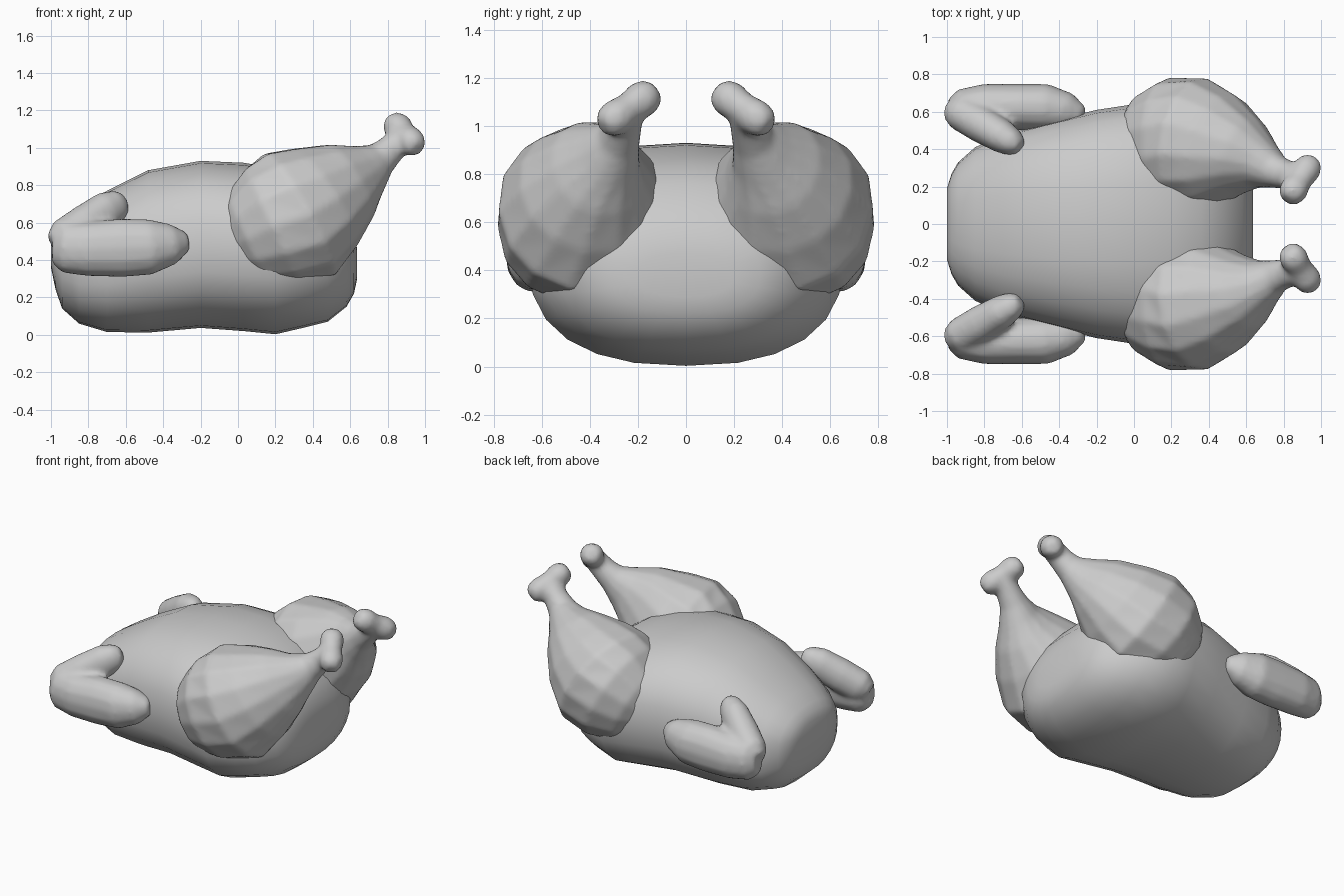
import bpy, bmesh, math
from mathutils import Vector

if "Cube" in bpy.data.objects:
    bpy.data.objects.remove(bpy.data.objects["Cube"])


def spow(v, p):
    return math.copysign(abs(v) ** p, v)


def angles(n):
    return [2 * math.pi * i / n for i in range(n)]


def skin(bm, rings):
    """Skin a list of equal-length point rings and cap both ends."""
    loops = [[bm.verts.new(p) for p in r] for r in rings]
    n = len(loops[0])
    for a, b in zip(loops, loops[1:]):
        for i in range(n):
            j = (i + 1) % n
            bm.faces.new((a[i], a[j], b[j], b[i]))
    bm.faces.new(loops[0][::-1])
    bm.faces.new(loops[-1])


def finish(name, bm):
    bmesh.ops.recalc_face_normals(bm, faces=bm.faces[:])
    me = bpy.data.meshes.new(name)
    bm.to_mesh(me)
    bm.free()
    ob = bpy.data.objects.new(name, me)
    bpy.context.collection.objects.link(ob)
    for o in bpy.context.selected_objects:
        o.select_set(False)
    ob.select_set(True)
    bpy.context.view_layer.objects.active = ob
    bpy.ops.object.shade_smooth_by_angle(angle=math.radians(65))
    return ob


def limb_rings(stations, sides=14, power=.94):
    """Rings along a path: stations are (x, y, z, side radius, up radius)."""
    pts = [Vector(s[:3]) for s in stations]
    rings = []
    for k, s in enumerate(stations):
        t = (pts[min(k + 1, len(pts) - 1)] - pts[max(k - 1, 0)]).normalized()
        side = t.cross(Vector((0, 0, 1))).normalized()
        up = side.cross(t)
        rings.append([pts[k] + side * s[3] * spow(math.cos(a), power)
                      + up * s[4] * spow(math.sin(a), power) for a in angles(sides)])
    return rings


def limb(name, *paths):
    """Fuse several lofted paths into one soft limb, mirrored across y."""
    bm = bmesh.new()
    for p in paths:
        skin(bm, limb_rings(p))
    ob = finish(name, bm)
    r = ob.modifiers.new("fuse", 'REMESH')
    r.mode = 'VOXEL'
    r.voxel_size = .018
    r.use_smooth_shade = True
    s = ob.modifiers.new("soften", 'SMOOTH')
    s.factor, s.iterations = .5, 5
    ob.modifiers.new("mirror", 'MIRROR').use_axis = (False, True, False)


# Body: x, half width, bottom, top
sections = [
    (-1.00, .19, .36, .53), (-.975, .27, .24, .58), (-.94, .33, .14, .62),
    (-.85, .41, .06, .68), (-.70, .48, .015, .77), (-.48, .54, .012, .88),
    (-.20, .61, .037, .93), (.03, .645, .02, .92), (.20, .655, .003, .89),
    (.36, .60, .04, .84), (.48, .52, .07, .76), (.58, .41, .15, .64),
    (.62, .31, .22, .55), (.635, .20, .29, .47)]
body = bmesh.new()
skin(body, [[(x, w * spow(math.cos(a), .82),
              (lo + hi) / 2 + (hi - lo) / 2 * spow(math.sin(a), .82))
             for a in angles(24)] for x, w, lo, hi in sections])
finish("body", body)

# Drumstick with two-lobed bone end
a, b = Vector((.85, .177, 1.115)), Vector((.932, .305, 1.025))
knuckle = [(*a.lerp(b, t), r, r) for t, r in (
    (-.36, .04), (-.2, .068), (.05, .078), (.45, .066),
    (.9, .077), (1.15, .066), (1.32, .04))]
limb("drumstick", [
    (-.05, .43, .47, .15, .15), (.05, .43, .51, .27, .27),
    (.19, .435, .58, .35, .35), (.33, .43, .645, .355, .38),
    (.46, .39, .735, .31, .315), (.60, .36, .825, .205, .23),
    (.69, .315, .885, .13, .15), (.76, .28, .94, .09, .095),
    (.81, .265, .985, .08, .08), (.885, .245, 1.06, .07, .07)], knuckle)

# Wing: long outer part and short folded part
limb("wing", [
    (-.985, .605, .47, .06, .09), (-.93, .615, .465, .105, .135),
    (-.80, .628, .46, .122, .148), (-.62, .625, .465, .125, .158),
    (-.47, .622, .47, .128, .15), (-.35, .60, .485, .10, .11),
    (-.27, .575, .50, .05, .05)], [
    (-.985, .615, .48, .06, .065), (-.93, .595, .515, .095, .105),
    (-.82, .535, .585, .10, .11), (-.70, .465, .665, .09, .105),
    (-.64, .43, .695, .07, .085), (-.605, .41, .71, .04, .05)])
